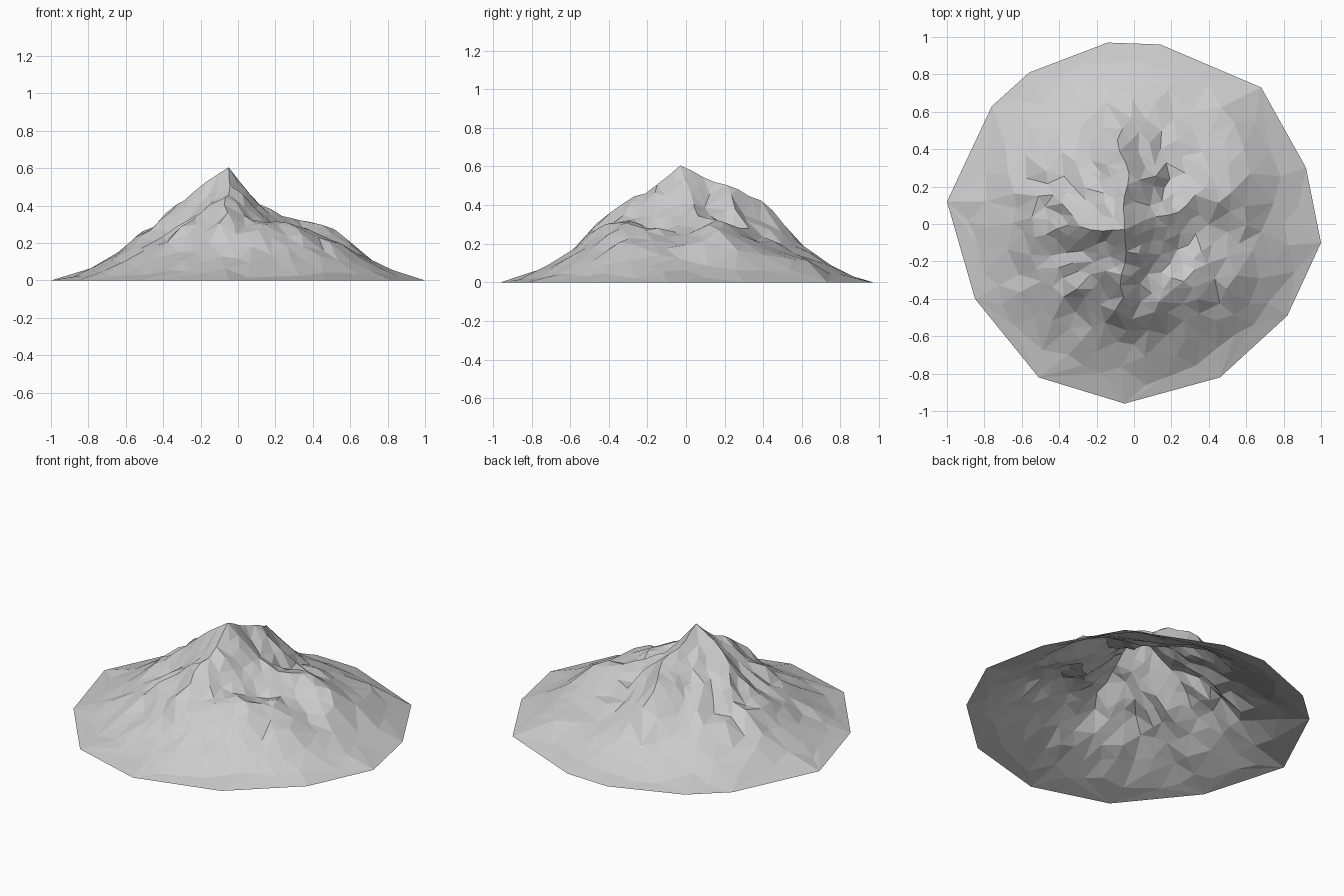
import bpy, math, random
from mathutils import Vector, noise
from mathutils.geometry import delaunay_2d_cdt

if "Cube" in bpy.data.objects:
    bpy.data.objects.remove(bpy.data.objects["Cube"])

random.seed(7)

# Irregular foot outline, at ground level
RIM = [(-0.14, 0.97), (0.14, 0.96), (0.68, 0.73), (0.92, 0.30), (1.0, -0.10),
       (0.82, -0.49), (0.46, -0.82), (-0.05, -0.96), (-0.51, -0.82),
       (-0.85, -0.40), (-1.0, 0.12), (-0.76, 0.63), (-0.56, 0.81)]
PEAK = Vector((-0.05, -0.03))
TOP = 0.605

# Ridges and gullies: heights along 16 rays from the peak (east, then anticlockwise)
RADII = [0, 0.15, 0.30, 0.45, 0.60, 0.80]
RAYS = [(.42, .29, .24, .20, .08), (.43, .34, .33, .27, .11),
        (.41, .31, .24, .20, .14), (.46, .38, .27, .17, .09),
        (.54, .48, .41, .22, .07), (.49, .39, .27, .17, .05),
        (.46, .35, .26, .17, .06), (.50, .39, .27, .16, .04),
        (.51, .38, .25, .14, .03), (.43, .29, .19, .11, .03),
        (.42, .31, .21, .11, .025), (.44, .35, .24, .11, .03),
        (.48, .41, .27, .13, .035), (.45, .36, .28, .13, .035),
        (.40, .31, .31, .18, .06), (.40, .26, .25, .22, .09)]
RIDGES = (1, 4, 8, 12, 14)


def sway(r):
    """Sideways wander of the ridges, in ray steps."""
    return 0.22 * math.sin(17 * r) * min(1, r / 0.15)


def rim_distance(d):
    """Distance from the peak to the outline in direction d."""
    for a, b in zip(RIM, RIM[1:] + RIM[:1]):
        a, e = Vector(a) - PEAK, Vector(b) - Vector(a)
        det = d.cross(e)
        if abs(det) > 1e-9:
            t, u = a.cross(e) / det, a.cross(d) / det
            if t > 0 and -1e-6 <= u <= 1 + 1e-6:
                return t
    return 1.0


def ray_height(k, r, edge):
    radii, hs = RADII + [max(edge, 0.85)], (TOP,) + RAYS[k % 16] + (0.0,)
    for i in range(6):
        if r <= radii[i + 1]:
            f = (r - radii[i]) / (radii[i + 1] - radii[i])
            return hs[i] + f * (hs[i + 1] - hs[i])
    return 0.0


def height(p):
    v = p - PEAK
    r = v.length
    if r < 1e-4:
        return TOP
    edge = rim_distance(v / r)
    a = (math.atan2(v.y, v.x) / math.tau * 16 - sway(r)) % 16
    k = int(a)
    f = a - k
    h = ray_height(k, r, edge) * (1 - f) + ray_height(k + 1, r, edge) * f
    # The foot flattens out towards the outline
    h *= min(1, 0.45 + 0.55 * (edge - r) / 0.15)
    # Broken rock on the upper slopes, calmer on the ridges
    near = min(abs((a - q + 8) % 16 - 8) for q in RIDGES)
    rough = 0.065 * min(1, r / 0.2) * max(0, min(1, (0.8 - r) / 0.3)) * min(1, 0.4 + near)
    return max(0.003, h + rough * noise.noise(Vector((p.x * 10, p.y * 10, 3.1))))


# Scatter: small facets high up, broad facets near the foot
pts = [Vector(p) for p in RIM] + [PEAK.copy()]
for k in RIDGES:                                 # vertices along the main ridges
    for i in range(1, 11):
        r = 0.06 * i
        a = math.tau * (k + sway(r)) / 16
        pts.append(PEAK + r * Vector((math.cos(a), math.sin(a))))
for _ in range(9000):
    p = Vector((random.uniform(-1, 1), random.uniform(-1, 1)))
    v = p - PEAK
    r = v.length
    if r > rim_distance(v / r) - 0.06:
        continue
    gap = 0.05 + 0.07 * max(0, r - 0.35) / 0.6
    if all((p - q).length > gap for q in pts):
        pts.append(p)

# Triangulated open shell
n = len(RIM)
edges = [(i, (i + 1) % n) for i in range(n)]
verts, _, faces, *_ = delaunay_2d_cdt(pts, edges, [], 0, 1e-5)
on_rim = {(round(x, 3), round(y, 3)) for x, y in RIM}
coords = [(v.x, v.y, 0.0 if (round(v.x, 3), round(v.y, 3)) in on_rim else height(v))
          for v in verts]
mesh = bpy.data.meshes.new("mountain")
mesh.from_pydata(coords, [], [tuple(f) for f in faces])
mesh.update()
mountain = bpy.data.objects.new("mountain", mesh)
bpy.context.collection.objects.link(mountain)
